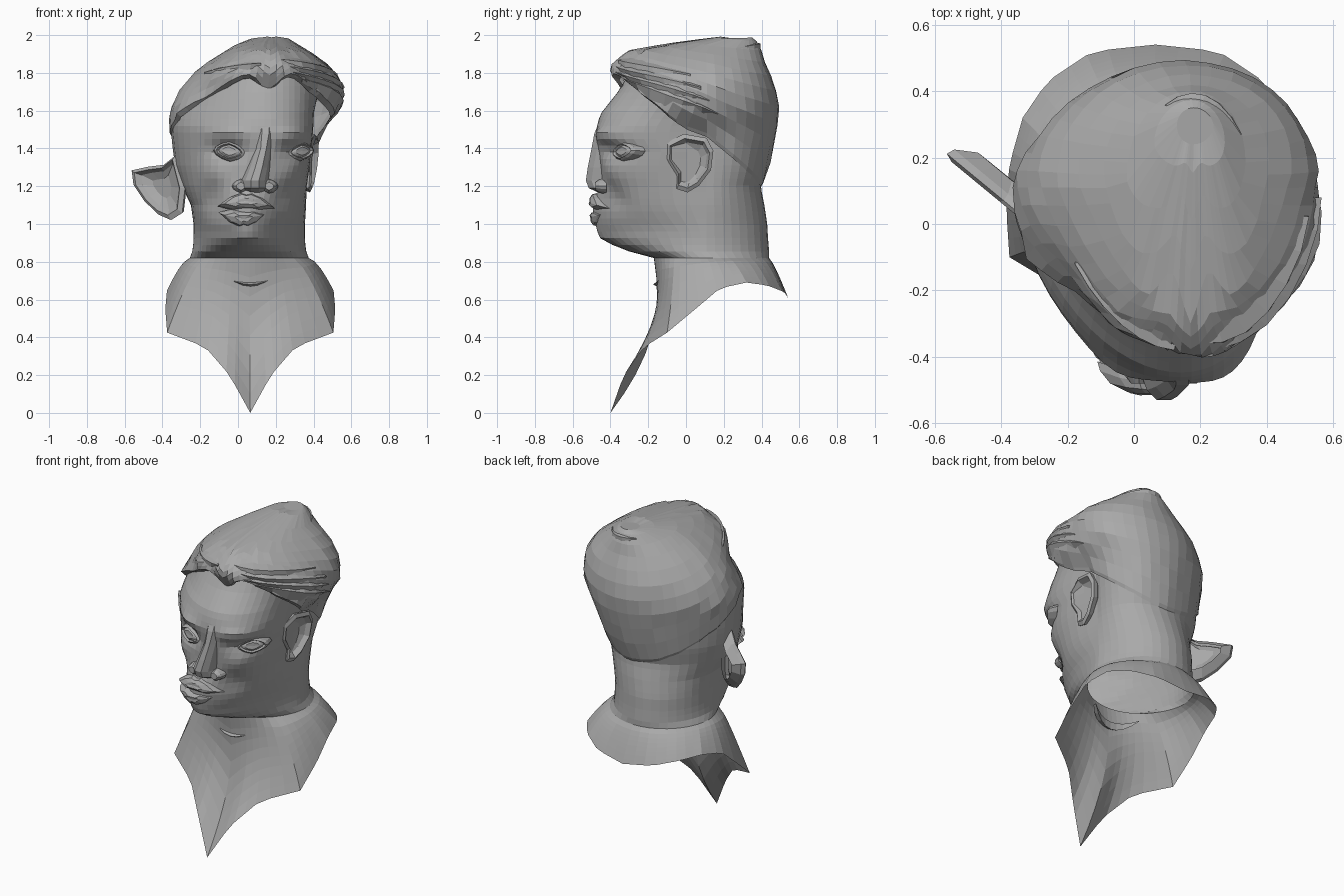
import bpy, bmesh, math, random
from mathutils import Vector

random.seed(4)
HALF = 24          # segments on each side of a ring
if "Cube" in bpy.data.objects:
    bpy.data.objects.remove(bpy.data.objects["Cube"])

clay = bpy.data.materials.new("grey clay")
clay.use_nodes = True
GREY = (0.4, 0.4, 0.4, 1)
clay.diffuse_color = GREY
clay.node_tree.nodes["Principled BSDF"].inputs["Base Color"].default_value = GREY


def loft(name, rings, cap_start=False, cap_end=False):
    """Skin a list of equal-length point rings into a flat-shaded object."""
    bm = bmesh.new()
    rows = [[bm.verts.new(p) for p in ring] for ring in rings]
    count = len(rows[0])
    for low, high in zip(rows, rows[1:]):
        for i in range(count):
            j = (i + 1) % count
            bm.faces.new((low[i], low[j], high[j], high[i]))
    for wanted, row in ((cap_start, rows[0]), (cap_end, rows[-1])):
        if wanted:
            centre = bm.verts.new(sum((v.co for v in row), Vector()) / count)
            for i in range(count):
                bm.faces.new((row[i], row[(i + 1) % count], centre))
    bmesh.ops.recalc_face_normals(bm, faces=bm.faces)
    mesh = bpy.data.meshes.new(name)
    bm.to_mesh(mesh)
    bm.free()
    mesh.materials.append(clay)
    bpy.context.collection.objects.link(bpy.data.objects.new(name, mesh))


def relief(name, outline, centre, side, up, layers, bend=0):
    """Stack scaled copies of an outline along its normal: ears, lids, lips."""
    centre, side, up = Vector(centre), Vector(side), Vector(up)
    normal = side.cross(up).normalized()
    rings = [[centre + (side * u + up * v) * s + normal * (h - bend * (u * s) ** 2)
              for u, v in outline] for s, h in layers]
    loft(name, rings, cap_end=True)


def mix(a, b, t):
    return [p + (q - p) * t for p, q in zip(a, b)]


def section(table, z, angle):
    """Egg-shaped cross-section point; angle runs from the front to the left."""
    z = min(max(z, table[0][0]), table[-1][0])
    for a, b in zip(table, table[1:]):
        if z <= b[0]:
            row = mix(a, b, (z - a[0]) / (b[0] - a[0]))
            break
    _, right, left, front, back, face_x = row
    s, c = math.sin(angle), math.cos(angle)
    mid_x, mid_y = (left + right) / 2, max(0.1, (front + back) / 2)
    x = mid_x + (left - right) / 2 * s + (face_x - mid_x) * abs(c)
    if c > 0:      # the jaw comes to a point, the crown is round
        jaw = .6 * math.exp(-((z - .92) / .12) ** 2)
        crown = .25 * min(max((z - 1.52) / .12, 0), 1)
        y = mid_y + (front - mid_y) * c ** (.8 + jaw + crown)
    else:
        y = mid_y + (back - mid_y) * abs(c) ** 1.05
    return Vector((x, y, z))


def ring_angles():
    for k in range(-HALF, HALF):
        u = abs(k) / HALF
        yield math.copysign(math.pi * (0.7 * u + 0.3 * u * u), k)


# Columns: height, right edge, left edge, front, back, middle of the face
SKULL = [
    (.82, -.255, .375, -.17, .44, .06), (.86, -.24, .36, -.32, .44, .05),
    (.91, -.235, .355, -.43, .435, .05), (1, -.235, .355, -.465, .43, .05),
    (1.1, -.25, .36, -.46, .415, .07), (1.2, -.3, .36, -.45, .395, .09),
    (1.3, -.335, .365, -.455, .43, .11), (1.4, -.35, .37, -.47, .455, .13),
    (1.5, -.36, .375, -.475, .47, .14), (1.58, -.35, .38, -.455, .47, .14),
    (1.7, -.28, .42, -.36, .43, .14), (1.8, -.18, .45, -.3, .4, .15)]
HAIR = [
    (1.2, -.31, .37, -.45, .4, .09), (1.3, -.345, .38, -.46, .437, .11),
    (1.5, -.37, .43, -.48, .485, .14),
    (1.6, -.37, .53, -.42, .495, .15), (1.72, -.305, .56, -.35, .475, .16),
    (1.8, -.23, .52, -.4, .445, .17), (1.85, -.17, .47, -.385, .42, .17),
    (1.92, -.06, .37, -.3, .4, .17), (1.96, 0, .3, -.06, .38, .17),
    (2, .13, .24, .24, .35, .18)]

# Soft pushes on the face: x, z, width, height, depth
BUMPS = [
    (-.05, 1.385, .085, .04, .055), (.31, 1.385, .08, .04, .05),   # eye sockets
    (-.06, 1.48, .1, .035, -.03), (.3, 1.47, .1, .035, -.03),      # brows
    (-.13, 1.27, .07, .06, -.02), (.3, 1.27, .07, .06, -.02),      # cheekbones
    (-.14, 1.13, .06, .07, .03), (.24, 1.13, .06, .07, .03),       # cheek hollows
    (.04, 1.09, .1, .09, -.035), (.05, .94, .07, .04, -.02)]       # muzzle, chin


def face_point(z, angle):
    p = section(SKULL, z, angle)
    if p.y < 0:
        p.y += sum(d * math.exp(-((p.x - x) / w) ** 2 - ((p.z - h) / t) ** 2)
                   for x, h, w, t, d in BUMPS)
    return p


# Head
head_rings = [[face_point(.82 + .035 * i, a) for a in ring_angles()] for i in range(29)]
loft("head", head_rings, cap_end=True)

# Neck flaring into a pointed bib; half of its lower edge, front to back
BORDER = [(0, -.4, 0), (.11, -.33, .2), (.24, -.22, .35), (.44, -.1, .425),
          (.45, .05, .55), (.44, .18, .66), (.4, .32, .69), (.325, .43, .675),
          (.19, .52, .64), (0, .54, .61)]


def border_point(k):
    u = abs(k) / HALF * (len(BORDER) - 1)
    i = min(int(u), len(BORDER) - 2)
    x, y, z = mix(BORDER[i], BORDER[i + 1], u - i)
    return Vector((.065 + math.copysign(x, k), y, z))


bust_rings = []
for step in range(9):
    t = step / 8
    ring = []
    for k, top in zip(range(-HALF, HALF), head_rings[0]):
        edge = border_point(k)
        u = abs(k) / HALF
        ease = min(u / .45, 1)
        front = 1 - ease * ease * (3 - 2 * ease)
        p = top.lerp(edge, t ** (.65 + 1.5 * front + .4 * max(u - .6, 0)))
        p.x = top.x + (edge.x - top.x) * t ** (.65 + .35 * front)
        p.z = top.z + (edge.z - top.z) * t
        p.y += .04 * math.sin(math.pi * t) * front
        ring.append(p)
    bust_rings.append(ring)
loft("neck_and_bib", bust_rings)


# Hair shell, its rim tucked back to the skull
def hairline(a):
    peak = .05 * math.exp(-(a / .12) ** 2) - .05 * math.exp(-((abs(a) - .35) / .2) ** 2)
    return 1.22 + .54 * (1 + math.cos(a)) / 2 - peak


def hair_point(z, a, lift=0):
    p = section(HAIR, z, a)
    out = Vector((p.x - .1, p.y - .08, (p.z - 1.55) * .6)).normalized()
    return p + out * lift


hair_rings = []
for step in range(11):
    t = step / 10
    ring = []
    for a in ring_angles():
        z = 2 - (2 - hairline(a)) * t ** 1.4
        groove = .014 * math.sin(a * 7 + z * 14) * max(math.cos(a / 1.4), 0) * t * t
        ring.append(hair_point(z, a, groove + random.uniform(-.005, .005) * t))
    hair_rings.append(ring)
rim = []
for p, a in zip(hair_rings[-1], ring_angles()):
    tuck = .965 - .05 * max(math.cos(a), 0)
    rim.append(Vector((.08 + (p.x - .08) * tuck, .08 + (p.y - .08) * tuck, p.z - .02)))
hair_rings.append(rim)
hair_rings[0] = [Vector((p.x, p.y, 1.985 + .04 * (p.y - .3))) for p in hair_rings[0]]
loft("hair", hair_rings, cap_start=True)


# Swept locks, tapered wedges lying on the hair
def lock(name, start, end, width):
    rings = []
    for i in range(7):
        t = i / 6
        a, z = mix(start, end, t)
        w = width * math.sin(math.pi * (.08 + .84 * t))
        rings.append([hair_point(z + w, a, -.01), hair_point(z + w * .2, a, w * .4),
                      hair_point(z - w, a, -.01)])
    loft(name, rings, True, True)


for i in range(4):
    lock("left_lock", (.1 + .12 * i, 1.87 - .035 * i), (1.4 + .12 * i, 1.79 - .07 * i), .05)
lock("right_lock", (-.15, 1.85), (-1.1, 1.8), .03)
lock("crown_lock", (2.2, 1.93), (3.6, 1.95), .03)

# Ears: a backing, a raised rim and a hollow bowl
LEFT_EAR = [(-.95, .75), (-.2, 1), (.75, .8), (1, .35), (.85, -.3), (.3, -.8),
            (-.2, -1), (-.65, -.85), (-.6, -.4), (-1, .2)]
RIGHT_EAR = [(-1.05, 0), (-1, -.8), (-.6, -1.05), (-.1, -.9), (.45, -.5), (.9, 0),
             (1, .45), (.4, .6), (-.2, .7), (-.65, 1.05)]
LAYERS = [(.6, -.05), (.95, -.012), (1, .012), (.85, .022), (.7, -.005), (.35, -.025)]
relief("left_ear", LEFT_EAR, (.385, .025, 1.325), (.02, .125, .01), (.012, -.01, .155), LAYERS)
relief("right_ear", RIGHT_EAR, (-.42, .11, 1.2), (-.14, .115, .01), (.01, -.01, .165),
       [(s, -h) for s, h in LAYERS])

# Eyes: almond lids around a shallow eyeball
ALMOND = [(math.cos(a), math.sin(a) * (1 - .3 * abs(math.cos(a))))
          for a in (math.tau * i / 12 for i in range(12))]
LIDS = [(1.2, -.04), (1, .004), (.8, .016), (.68, .002), (.45, .01)]
relief("right_eye", ALMOND, (-.045, -.415, 1.385), (.085, -.025, -.008), (0, .005, .05), LIDS, .015)
relief("left_eye", ALMOND, (.335, -.335, 1.385), (.075, .06, .005), (0, .005, .048), LIDS, .015)

# Nose: wedge sections from tip to bridge, with a nostril on each side
nose = []
for z, x, tip, width in [(1.165, .09, -.46, .075), (1.19, .09, -.515, .09),
                         (1.23, .09, -.53, .085), (1.3, .11, -.52, .075),
                         (1.4, .135, -.5, .06), (1.48, .145, -.485, .075), (1.54, .145, -.46, .08)]:
    left = [(x + width, -.4, z), (x + width * .6, tip + .03, z), (x + width * .25, tip, z)]
    nose.append([(2 * x - px, py, pz) for px, py, pz in left] + left[::-1])
loft("nose", nose, True, True)
for label, x in (("right_nostril", .015), ("left_nostril", .165)):
    relief(label, ALMOND, (x, -.45, 1.2), (.04, 0, 0), (0, 0, .035),
           [(1.2, -.03), (1, .01), (.6, .03)])

# Lips, wrapped around the muzzle
LIP = [(1, -.1), (.6, .6), (.2, .95), (0, .8), (-.2, .95), (-.6, .6), (-1, -.1), (-.5, -.5), (.5, -.5)]
LIP_LAYERS = [(1.05, -.025), (1, 0), (.8, .022), (.4, .03)]
relief("upper_lip", LIP, (.045, -.485, 1.11), (.145, .005, -.005), (0, .012, .055), LIP_LAYERS, .05)
relief("lower_lip", [(u, -v) for u, v in reversed(LIP)], (.03, -.48, 1.04),
       (.125, .005, 0), (0, -.012, .055), LIP_LAYERS, .05)

# Throat crease
fold = []
for i in range(9):
    t = i / 4 - 1
    x, z, y = .065 + .16 * t, .68 + .06 * t * t, -.15 + .06 * t * t
    w = .022 * (1.1 - t * t)
    fold.append([(x, y + .02, z + w), (x, y - w, z), (x, y + .02, z - w)])
loft("throat_fold", fold, True, True)
